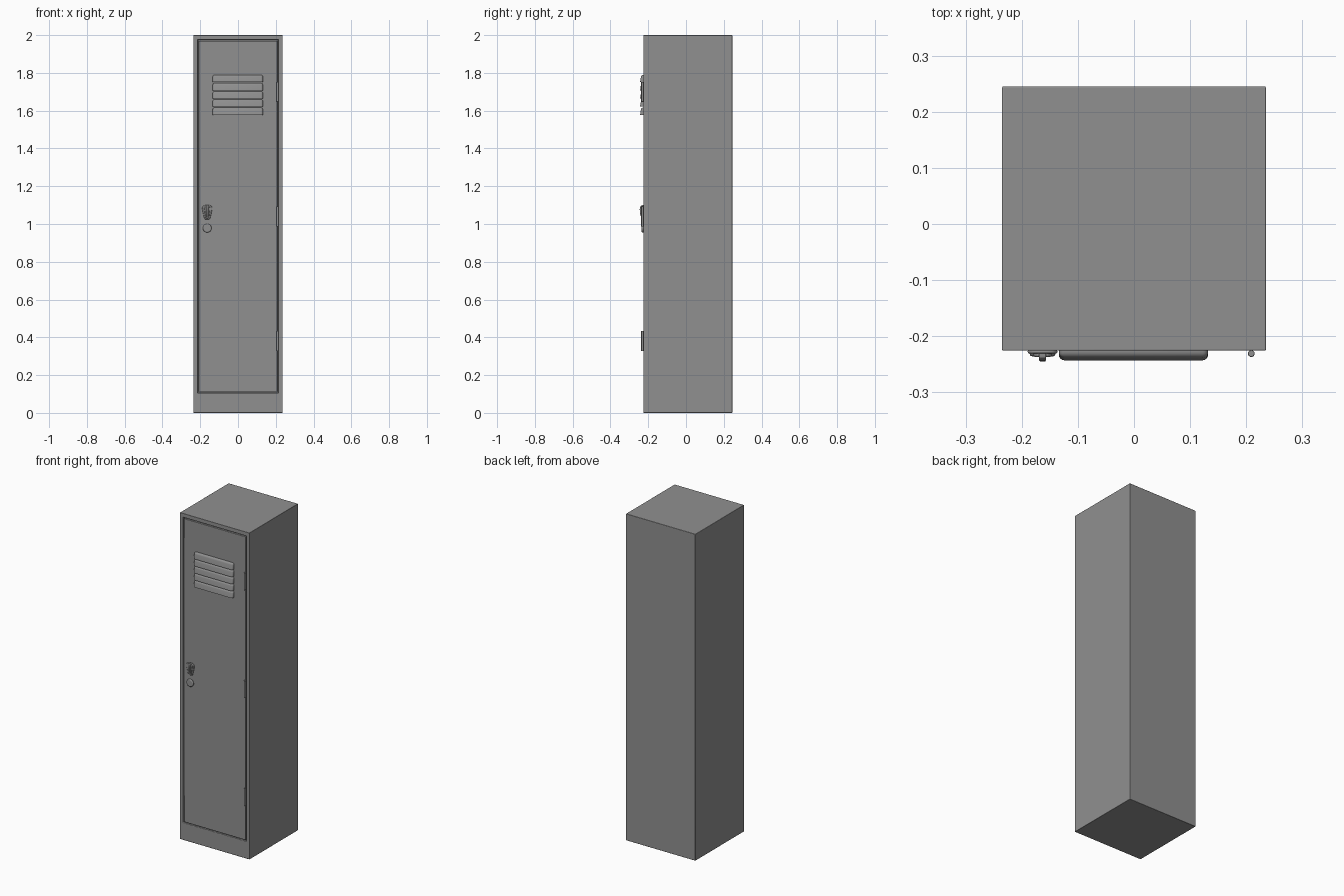
import bpy, bmesh, math
from mathutils import Vector

if "Cube" in bpy.data.objects:
    bpy.data.objects.remove(bpy.data.objects["Cube"])

FRONT = -0.225  # plane of the cabinet front

grey = bpy.data.materials.new("steel_grey")
grey.diffuse_color = (0.28, 0.28, 0.28, 1)
grey.use_nodes = True
grey.node_tree.nodes["Principled BSDF"].inputs["Base Color"].default_value = grey.diffuse_color


def finish(name, bm, bevel=0.0, segments=2, smooth=True):
    bmesh.ops.recalc_face_normals(bm, faces=bm.faces[:])
    me = bpy.data.meshes.new(name)
    bm.to_mesh(me)
    bm.free()
    ob = bpy.data.objects.new(name, me)
    bpy.context.collection.objects.link(ob)
    me.materials.append(grey)
    if bevel:
        m = ob.modifiers.new("bevel", 'BEVEL')
        m.width, m.segments, m.limit_method = bevel, segments, 'ANGLE'
    if smooth:
        bpy.ops.object.select_all(action='DESELECT')
        ob.select_set(True)
        bpy.context.view_layer.objects.active = ob
        bpy.ops.object.shade_smooth_by_angle(angle=math.radians(35))
    return ob


def box(lo, hi):
    bm = bmesh.new()
    bmesh.ops.create_cube(bm, size=1)
    for v in bm.verts:
        v.co = Vector([(l + h) / 2 + c * (h - l) for l, h, c in zip(lo, hi, v.co)])
    return bm


def prism(name, points, offset, bevel, segments=2):
    """Extrude a planar outline of 3D points along the offset."""
    bm = bmesh.new()
    face = bm.faces.new([bm.verts.new(p) for p in points])
    res = bmesh.ops.extrude_face_region(bm, geom=[face], use_keep_orig=True)
    verts = [g for g in res["geom"] if isinstance(g, bmesh.types.BMVert)]
    bmesh.ops.translate(bm, verts=verts, vec=offset)
    return finish(name, bm, bevel, segments)


# Cabinet with a shallow recess for the door and a taller plinth below it
bm = box((-0.235, FRONT, 0), (0.235, 0.245, 2))
bm.faces.ensure_lookup_table()
front = min(bm.faces, key=lambda f: f.calc_center_median().y)
bmesh.ops.inset_individual(bm, faces=[front], thickness=0.02)
for v in front.verts:
    v.co.x = math.copysign(0.214, v.co.x)
    v.co.z = 1.976 if v.co.z > 1 else 0.106
res = bmesh.ops.extrude_discrete_faces(bm, faces=[front])
for v in res["faces"][0].verts:
    v.co.y += 0.02
finish("cabinet", bm, 0.002)

# Door panel, leaving a thin gap all round
finish("door", box((-0.208, FRONT, 0.112), (0.208, FRONT + 0.021, 1.970)), 0.002)

# Five hooded vent louvers, leaning outward toward their lower edge
for i in range(5):
    z0 = 1.578 + 0.0432 * i
    z1 = z0 + 0.038
    bm = box((-0.134, -0.243, z0), (0.132, FRONT + 0.001, z1))
    for v in bm.verts:
        if v.co.y < FRONT - 0.01 and v.co.z > z0 + 0.01:
            v.co.y = -0.237
    edges = []
    for e in bm.edges:
        mid = (e.verts[0].co + e.verts[1].co) / 2
        at_front, at_top = mid.y < FRONT - 0.01, mid.z > z1 - 0.001
        at_side = abs(mid.x) > 0.1
        if (at_front and (at_top or at_side) and mid.z > z0 + 0.001) or (at_top and at_side):
            edges.append(e)
    bmesh.ops.bevel(bm, geom=edges, offset=0.010, segments=4, profile=0.5, affect='EDGES')
    finish("vent_louver", bm)

# Latch back plate: broad rounded top tapering downward
cx = -0.163
half = [(0.010, 1.024), (0.016, 1.030), (0.021, 1.052), (0.0265, 1.078),
        (0.0265, 1.088), (0.021, 1.096), (0.010, 1.100)]
outline = [(cx + x, z) for x, z in half] + [(cx - x, z) for x, z in reversed(half)]
prism("latch_plate", [(x, FRONT + 0.001, z) for x, z in outline], (0, -0.007, 0), 0.003)
# Second raised step of the latch
prism("latch_step", [(cx + (x - cx) * 0.6, FRONT, 1.065 + (z - 1.065) * 0.85)
                     for x, z in outline], (0, -0.012, 0), 0.003)

# Turning lever
side = [(FRONT, 1.030), (-0.233, 1.030), (-0.239, 1.040), (-0.244, 1.058),
        (-0.245, 1.078), (-0.243, 1.090), (-0.238, 1.097), (FRONT, 1.098)]
prism("latch_lever", [(cx - 0.006, y, z) for y, z in side], (0.012, 0, 0), 0.002)

# Round lock below the latch
ring = [(cx + 0.023 * math.cos(a), FRONT + 0.001, 0.978 + 0.023 * math.sin(a))
        for a in [math.tau * k / 32 for k in range(32)]]
prism("lock_knob", ring, (0, -0.012, 0), 0.005, 3)

# Three hinge barrels
for z in (0.38, 1.04, 1.70):
    pin = [(0.209 + 0.006 * math.cos(a), -0.231 + 0.006 * math.sin(a), z - 0.053)
           for a in [math.tau * k / 16 for k in range(16)]]
    prism("hinge", pin, (0, 0, 0.106), 0.001)
